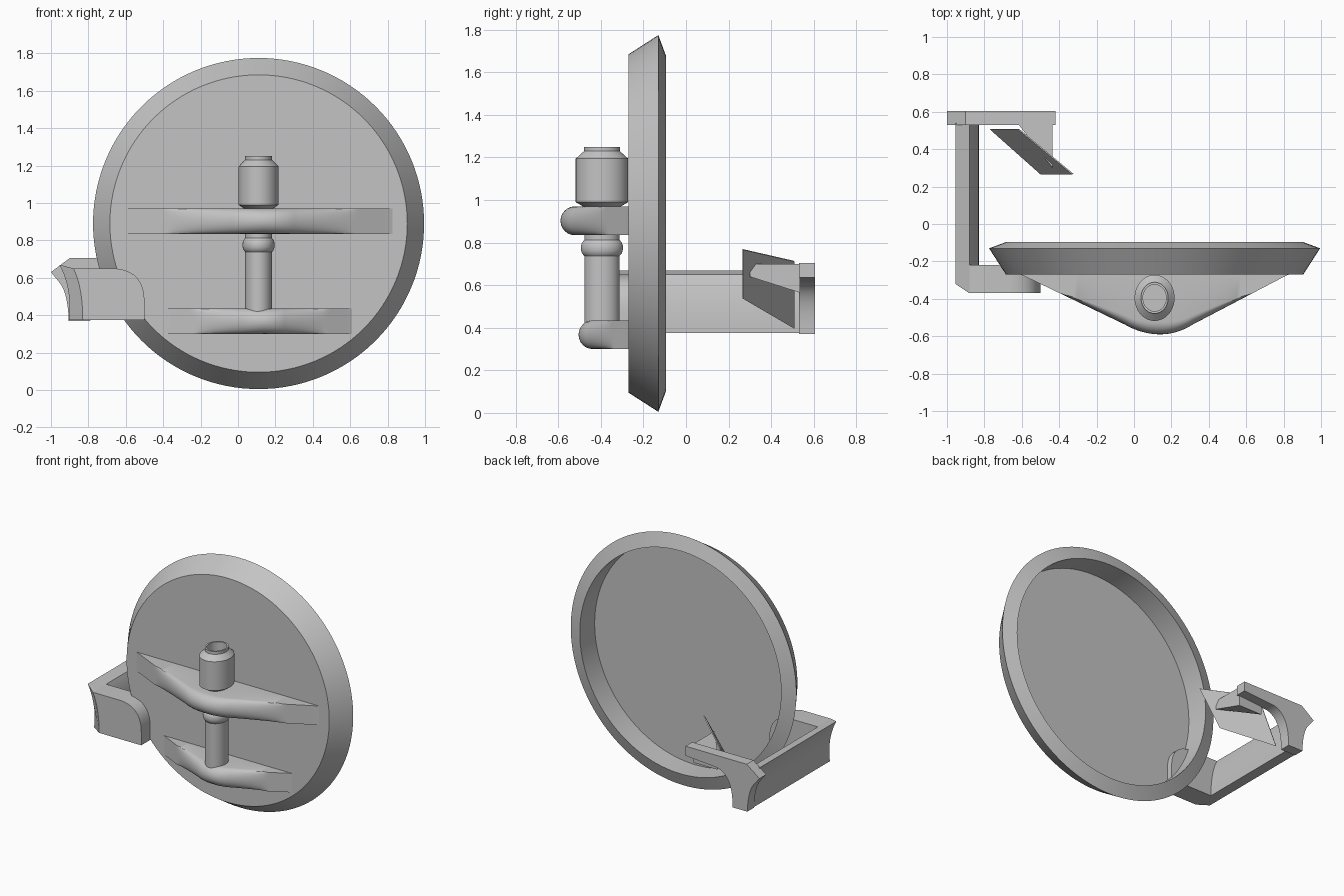
import bpy, bmesh, math
from mathutils import Vector

if "Cube" in bpy.data.objects:
    bpy.data.objects.remove(bpy.data.objects["Cube"], do_unlink=True)

grey = bpy.data.materials.new("plain_grey")
grey.use_nodes = True
COLOUR = (0.55, 0.55, 0.55, 1)
grey.diffuse_color = COLOUR
grey.node_tree.nodes["Principled BSDF"].inputs["Base Color"].default_value = COLOUR


def finish(name, bm, angle=30):
    bmesh.ops.remove_doubles(bm, verts=bm.verts, dist=1e-5)
    bmesh.ops.recalc_face_normals(bm, faces=bm.faces)
    mesh = bpy.data.meshes.new(name)
    bm.to_mesh(mesh)
    bm.free()
    mesh.materials.append(grey)
    ob = bpy.data.objects.new(name, mesh)
    bpy.context.collection.objects.link(ob)
    bpy.ops.object.select_all(action='DESELECT')
    ob.select_set(True)
    bpy.context.view_layer.objects.active = ob
    bpy.ops.object.shade_smooth_by_angle(angle=math.radians(angle))
    return ob


def loft(name, rings, closed=False, caps=True):
    """Skin a list of equal-length closed rings."""
    bm = bmesh.new()
    rows = [[bm.verts.new(p) for p in ring] for ring in rings]
    n = len(rows[0])
    pairs = list(zip(rows, rows[1:])) + ([(rows[-1], rows[0])] if closed else [])
    for a, b in pairs:
        for i in range(n):
            j = (i + 1) % n
            bm.faces.new((a[i], a[j], b[j], b[i]))
    if caps and not closed:
        bm.faces.new(rows[0])
        bm.faces.new(rows[-1])
    return finish(name, bm)


def lathe(name, profile, centre, axis, segments=96, stretch=1.0):
    """Stack circles of (radius, position) along y or z."""
    rings = []
    for r, h in profile:
        ring = []
        for i in range(segments):
            t = 2 * math.pi * i / segments
            u, v = r * math.cos(t), r * math.sin(t) * stretch
            ring.append((centre[0] + u, h, centre[1] + v) if axis == 'Y'
                        else (centre[0] + u, centre[1] + v, h))
        rings.append(ring)
    return loft(name, rings)


def slab(name, outline, y0, y1):
    return loft(name, [[(x, y, z) for x, z in outline] for y in (y0, y1)])


def curve(a, b, c, n=10):
    """Quadratic curve through control points a, b, c."""
    a, b, c = Vector(a), Vector(b), Vector(c)
    return [tuple(a * (1 - t) ** 2 + b * 2 * t * (1 - t) + c * t * t)
            for t in (i / n for i in range(n + 1))]


CX = 0.11
FACE = -0.27

# Shallow dish, open to the back
lathe("dish", [(0.795, FACE), (0.885, -0.13), (0.79, -0.095), (0.79, -0.262)],
      (CX, 0.89), 'Y', 128)


# Wing brackets whose front edge becomes round towards the middle
def wing_bracket(name, half, tip, z0, z1):
    rings = []
    mid, hz = (z0 + z1) / 2, (z1 - z0) / 2
    depth = FACE - tip
    for i in range(-32, 33):
        u = i / 32
        a = abs(u)
        reach = 1.12 * (1 - a) if a > 0.24 else 1 - 2.5 * a * a
        front = FACE - depth * max(reach, 0.004)
        rounding = hz * max(0, 1 - a / 0.7) ** 0.7
        ring = [(CX + 0.03 * (1 - a) + u * half, FACE + 0.005, z) for z in (z1, z0)]
        for k in range(13):
            s = -math.cos(math.pi * k / 12)
            bulge = 1 - math.sqrt(max(0, 1 - s * s))
            ring.append((ring[0][0], front + rounding * bulge, mid + s * hz))
        rings.append(ring)
    return loft(name, rings)


wing_bracket("upper_bracket", 0.715, -0.59, 0.835, 0.97)
wing_bracket("lower_bracket", 0.5, -0.505, 0.30, 0.435)

# Vertical post with a collar and an open cup on top
POST = (CX, -0.395)
lathe("post", [(0.072, 0.40), (0.072, 0.99)], POST, 'Z', 48, 1.15)
lathe("collar", [(0.07, 0.735)] +
      [(0.07 + 0.016 * math.sin(math.pi * k / 8), 0.775 - 0.035 * math.cos(math.pi * k / 8))
       for k in range(1, 8)] + [(0.07, 0.815)], POST, 'Z', 48, 1.15)
lathe("cup", [(0.07, 0.965), (0.107, 0.99), (0.107, 1.195), (0.073, 1.23),
              (0.073, 1.25), (0.062, 1.25), (0.062, 1.16)], POST, 'Z', 48, 1.15)

# Curved side arm running to the back, chamfered at its front outer edge
outer = curve((-0.955, 0.67), (-0.885, 0.54), (-0.905, 0.375))
inner = curve((-0.88, 0.65), (-0.83, 0.55), (-0.83, 0.375))
near = [(x, -0.32, z) for x, z in outer] + [(x, -0.37, z) for x, z in reversed(inner)]
far = [(x, 0.54, z) for x, z in outer + inner[::-1]]
loft("side_arm", [near, far])

# Front plate, rounded at its upper inner corner
slab("front_plate", inner[::-1] + curve((-0.66, 0.65), (-0.5, 0.64), (-0.5, 0.47))
     + [(-0.5, 0.375)], -0.37, -0.22)

# Rear plate with its hooked outline
slab("rear_plate", [(-0.42, 0.705), (-0.90, 0.705), (-1.0, 0.63)]
     + curve((-0.955, 0.575), (-0.91, 0.52), (-0.905, 0.37))
     + curve((-0.79, 0.37), (-0.79, 0.60), (-0.66, 0.62)) + [(-0.42, 0.637)], 0.53, 0.605)

# Wedge support and tilted panel
top = [(-0.62, 0.535, 0.70), (-0.435, 0.535, 0.70), (-0.435, 0.30, 0.70)]
under = [(-0.62, 0.535, 0.565), (-0.435, 0.535, 0.565), (-0.435, 0.30, 0.64)]
loft("wedge_support", [top, under])
panel = [Vector(p) for p in ((-0.50, 0.265, 0.54), (-0.77, 0.505, 0.40),
                             (-0.62, 0.505, 0.715), (-0.33, 0.265, 0.77))]
normal = (panel[1] - panel[0]).cross(panel[3] - panel[0]).normalized()
loft("tilted_panel", [panel, [p + normal * 0.008 for p in panel]])
